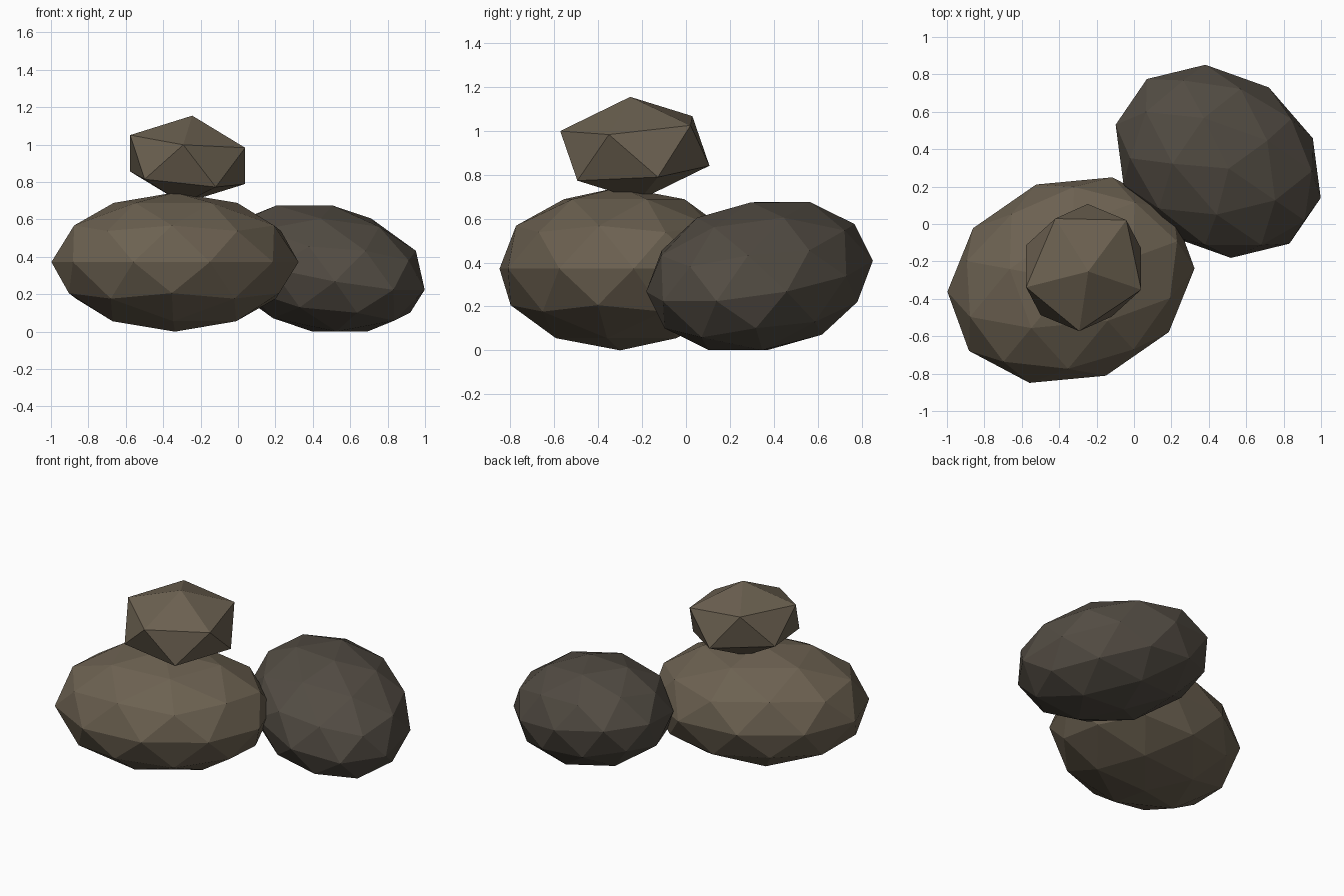
import bpy

if "Cube" in bpy.data.objects:
    bpy.data.objects.remove(bpy.data.objects["Cube"])


def material(name, color):
    mat = bpy.data.materials.new(name)
    mat.diffuse_color = (*color, 1.0)
    mat.use_nodes = True
    mat.node_tree.nodes["Principled BSDF"].inputs["Base Color"].default_value = mat.diffuse_color
    return mat


def rock(name, detail, location, rotation, scale, mat):
    """Flat-shaded boulder: a squashed, turned icosphere."""
    bpy.ops.mesh.primitive_ico_sphere_add(
        subdivisions=detail, radius=1.0, location=location, rotation=rotation)
    obj = bpy.context.object
    obj.name = name
    obj.scale = scale
    obj.data.materials.append(mat)
    bpy.ops.object.shade_flat()
    return obj


stone = material("stone", (0.15, 0.12, 0.082))
dark_stone = material("dark_stone", (0.085, 0.072, 0.056))

# Large boulder resting on the ground
rock("large_rock", 2, (-0.337, -0.30, 0.372), (0, 0, 0.35),
     (0.675, 0.544, 0.372), stone)

# Darker boulder leaning against it, slightly tilted
rock("side_rock", 2, (0.45, 0.335, 0.338), (0, 0.2, -0.6),
     (0.604, 0.479, 0.343), dark_stone)

# Small angular stone balanced on top
rock("top_rock", 1, (-0.27, -0.233, 0.92), (0.14, 0, 0.88),
     (0.382, 0.354, 0.237), stone)
